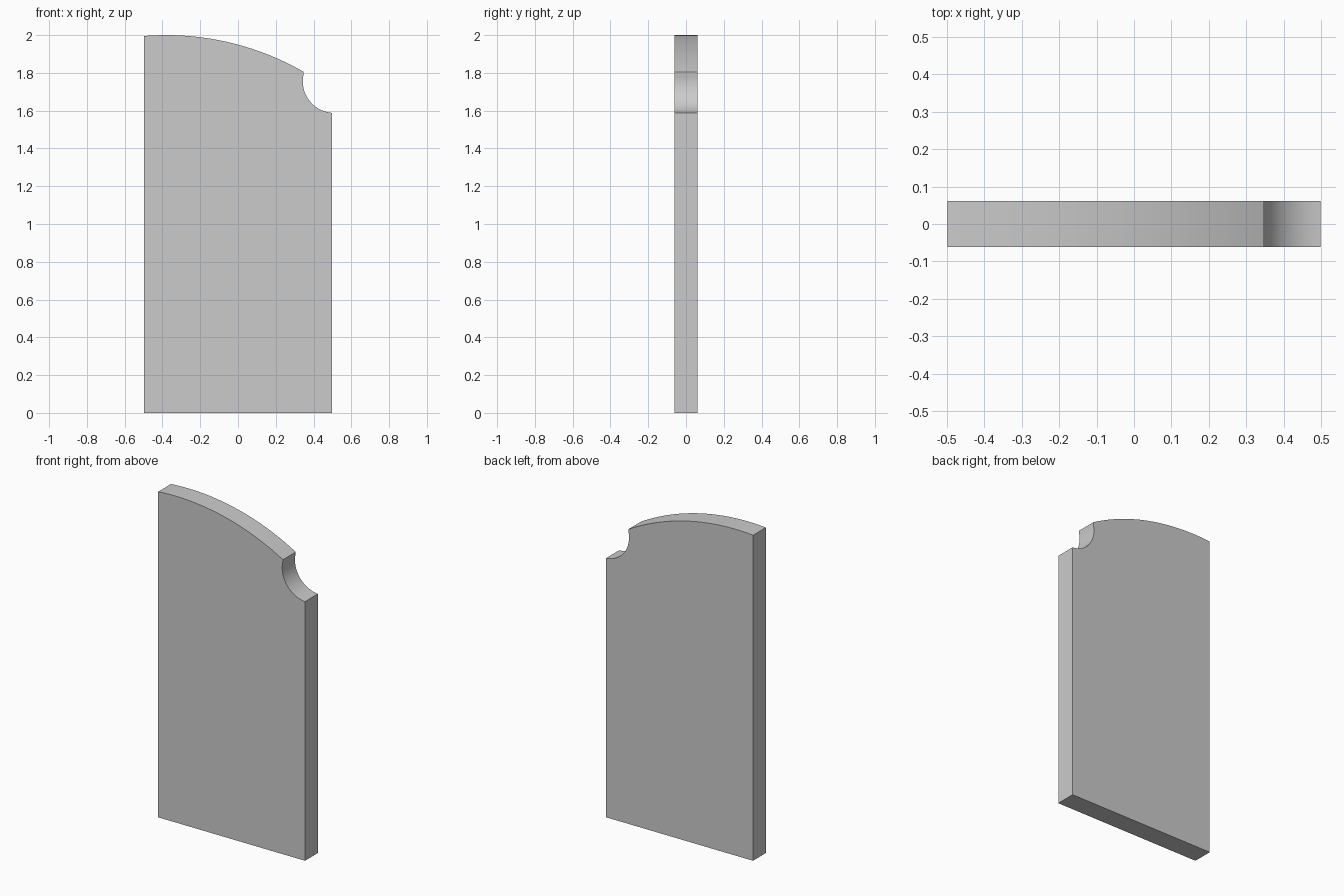
import bpy, bmesh, math

if "Cube" in bpy.data.objects:
    bpy.data.objects.remove(bpy.data.objects["Cube"])

HALF_W, HALF_T = 0.498, 0.062


def arc(cx, cz, r, a0, a1, n):
    """Points along a circular arc in the xz plane."""
    return [(cx + r * math.cos(a0 + (a1 - a0) * i / n),
             cz + r * math.sin(a0 + (a1 - a0) * i / n)) for i in range(n + 1)]


# Crown: broad arc from the left edge to the shoulder
R, PX = 1.457, -0.38
SX = 0.348
crown = arc(PX, 2.0 - R, R, math.acos((-HALF_W - PX) / R), math.acos((SX - PX) / R), 32)

# Shoulder notch: concave arc from the crown's end to the right edge
NX, NZ, NR = 0.51, 1.755, 0.167
notch = arc(NX, NZ, NR, math.pi - math.asin((crown[-1][1] - NZ) / NR),
            2 * math.pi - math.acos((HALF_W - NX) / NR), 24)

profile = [(-HALF_W, 0), *crown, *notch[1:], (HALF_W, 0)]

# Extrude the profile through the panel thickness
bm = bmesh.new()
face = bm.faces.new([bm.verts.new((x, -HALF_T, z)) for x, z in profile])
ext = bmesh.ops.extrude_face_region(bm, geom=[face])
moved = [g for g in ext["geom"] if isinstance(g, bmesh.types.BMVert)]
bmesh.ops.translate(bm, verts=moved, vec=(0, 2 * HALF_T, 0))
# Keep the front cap if the extrusion removed it
if not any(all(abs(v.co.y + HALF_T) < 1e-6 for v in f.verts) for f in bm.faces):
    bmesh.ops.holes_fill(bm, edges=[e for e in bm.edges if e.is_boundary], sides=0)
bmesh.ops.recalc_face_normals(bm, faces=bm.faces)
mesh = bpy.data.meshes.new("gate_panel")
bm.to_mesh(mesh)
bm.free()

panel = bpy.data.objects.new("gate_panel", mesh)
bpy.context.collection.objects.link(panel)
bpy.context.view_layer.objects.active = panel
panel.select_set(True)
bpy.ops.object.shade_smooth_by_angle(angle=math.radians(30))
